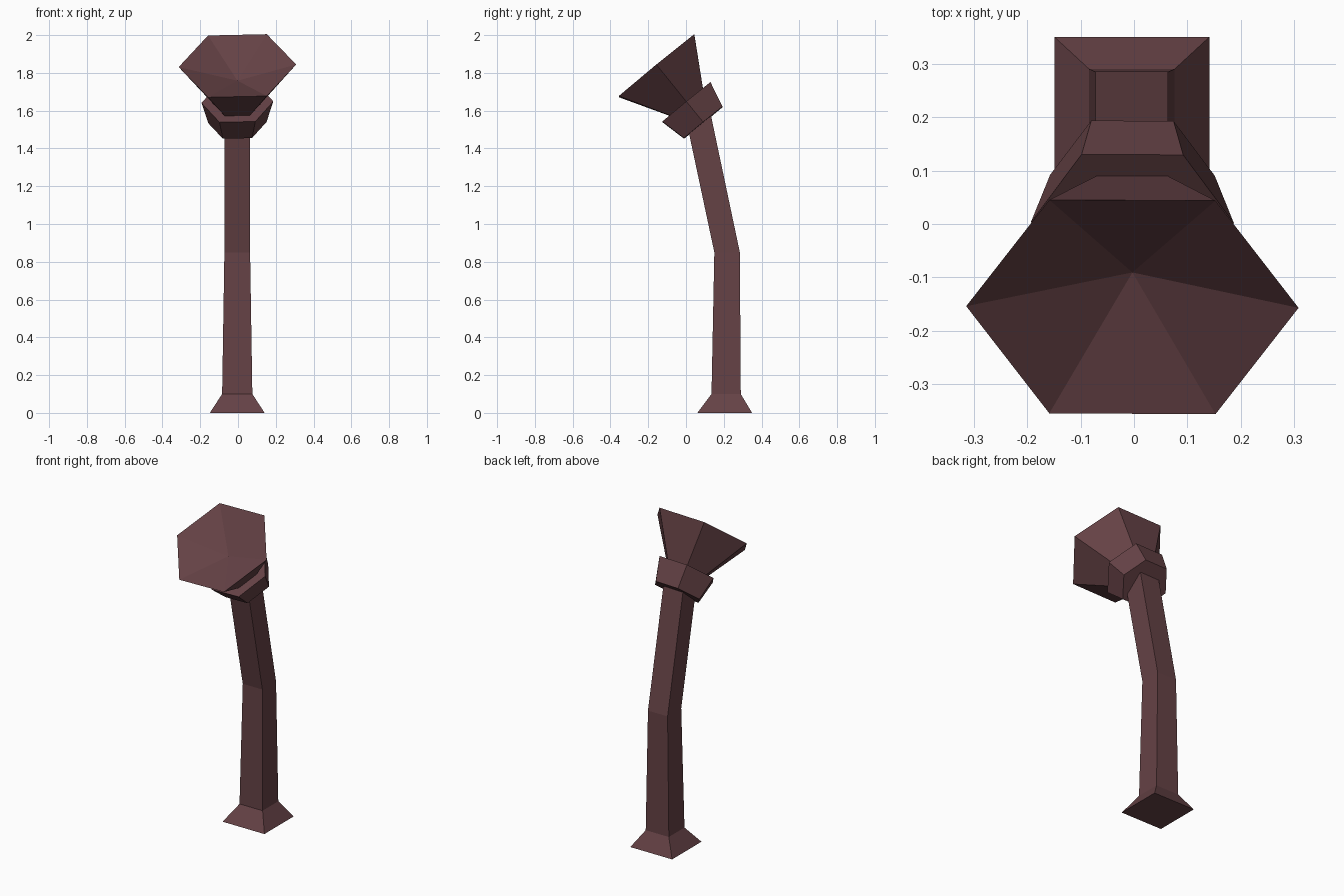
import bpy, bmesh, math
from mathutils import Vector

cube = bpy.data.objects.get("Cube")
if cube:
    bpy.data.objects.remove(cube)

# Single dull maroon finish
COLOUR = (0.13, 0.054, 0.060, 1)
paint = bpy.data.materials.new("dull_maroon")
paint.use_nodes = True
paint.diffuse_color = COLOUR
bsdf = next(n for n in paint.node_tree.nodes if n.type == 'BSDF_PRINCIPLED')
bsdf.inputs["Base Color"].default_value = COLOUR
bsdf.inputs["Roughness"].default_value = 0.8


def loft(name, rings, tip=None):
    """Skin a stack of rings; the last is capped flat or fanned to a tip."""
    bm = bmesh.new()
    loops = [[bm.verts.new(p) for p in ring] for ring in rings]
    n = len(loops[0])
    for a, b in zip(loops, loops[1:]):
        for i in range(n):
            j = (i + 1) % n
            bm.faces.new((a[i], a[j], b[j], b[i]))
    bm.faces.new(loops[0][::-1])
    if tip is None:
        bm.faces.new(loops[-1])
    else:
        centre = bm.verts.new(tip)
        for i in range(n):
            bm.faces.new((loops[-1][i], loops[-1][(i + 1) % n], centre))
    bmesh.ops.recalc_face_normals(bm, faces=bm.faces)
    mesh = bpy.data.meshes.new(name)
    bm.to_mesh(mesh)
    bm.free()
    mesh.materials.append(paint)
    obj = bpy.data.objects.new(name, mesh)
    bpy.context.collection.objects.link(obj)
    return obj


def square(half, front, back, z_front, z_back=None):
    """Rectangular section of the post, optionally tilted."""
    z_back = z_front if z_back is None else z_back
    x = -0.004
    return [(x - half, front, z_front), (x + half, front, z_front),
            (x + half, back, z_back), (x - half, back, z_back)]


# Tilted frame of the head
AXIS = Vector((0, -0.634, 0.774))
SIDE = Vector((1, -0.005, 0.022))
UP = Vector((0, 0.774, 0.634))
SEAT = Vector((-0.003, 0.0025, 1.645))


def hexagon(along, rx, ry):
    """Six-sided section of the head at a distance along its axis."""
    c = SEAT + AXIS * along
    return [c + SIDE * rx * math.cos(math.radians(a)) + UP * ry * math.sin(math.radians(a))
            for a in range(0, 360, 60)]


# Flared foot
loft("foot", [square(0.145, 0.06, 0.35, 0), square(0.08, 0.135, 0.29, 0.1)])

# Bent post
loft("post", [square(0.08, 0.135, 0.29, 0.1),
              square(0.068, 0.15, 0.285, 0.85),
              square(0.068, 0.015, 0.131, 1.485, 1.58)])

# Collar under the horn
loft("collar", [hexagon(-0.14, 0.154, 0.152), hexagon(0, 0.19, 0.19)])

# Flared horn with a recessed mouth
loft("horn", [hexagon(-0.005, 0.13, 0.127), hexagon(0.249, 0.311, 0.298)],
     tip=SEAT + AXIS * 0.147)
